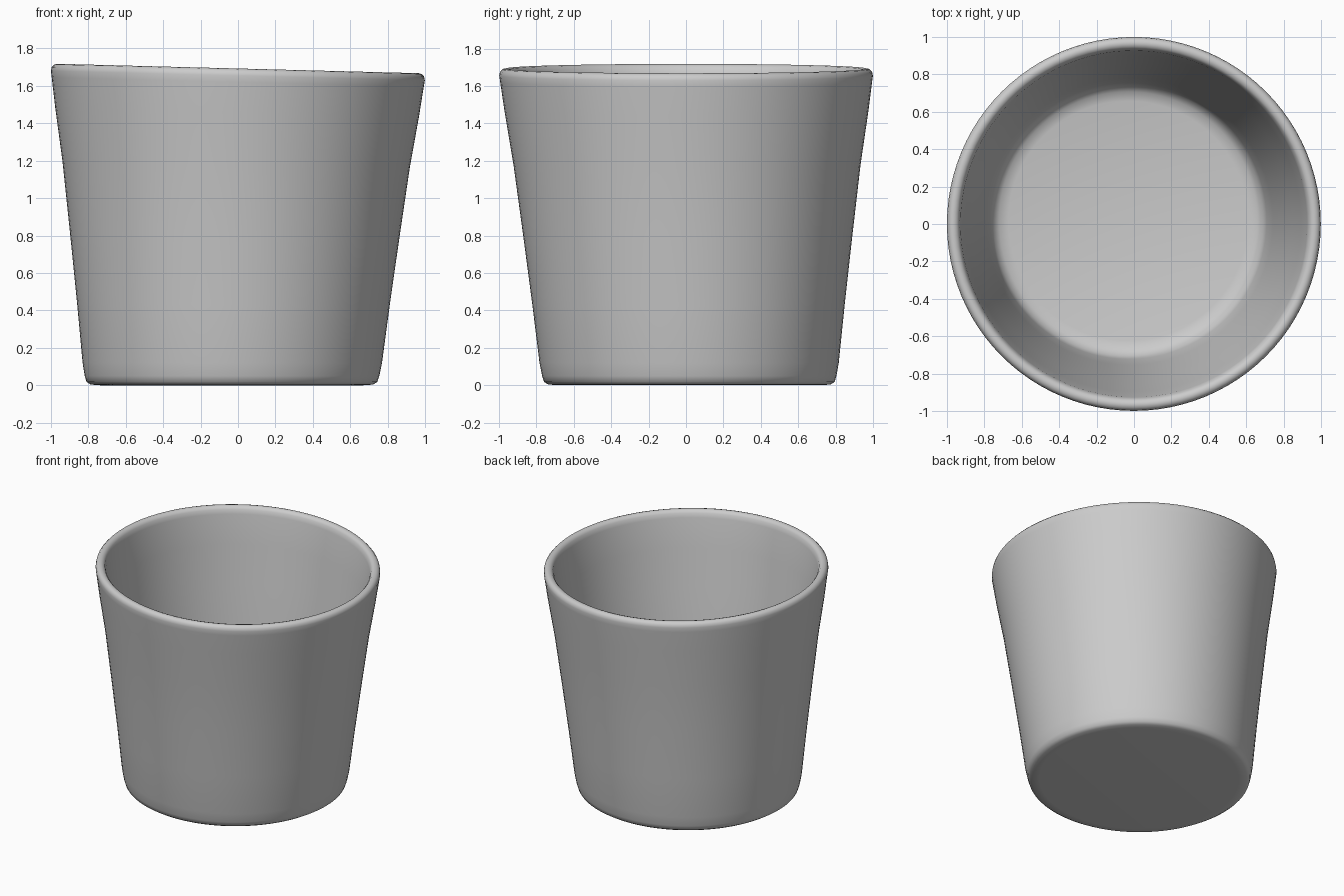
import bpy, bmesh, math

if "Cube" in bpy.data.objects:
    bpy.data.objects.remove(bpy.data.objects["Cube"])

SIDES = 96
HEIGHT = 1.69

# Half profile (radius, height): underside, outer wall, rounded rim, inner wall, floor
profile = [
    (0.70, 0.0), (0.755, 0.004), (0.777, 0.018), (0.787, 0.05), (0.80, 0.12),
    (0.835, 0.43), (0.88, 0.80), (0.928, 1.18), (0.972, 1.46), (0.994, 1.62),
    (0.999, 1.655), (0.995, 1.675), (0.982, 1.689), (0.965, 1.693),
    (0.947, 1.688), (0.934, 1.672), (0.926, 1.64),
    (0.898, 1.42), (0.857, 1.14), (0.81, 0.78), (0.767, 0.43),
    (0.738, 0.19), (0.722, 0.14), (0.69, 0.112), (0.64, 0.10),
]


def place(r, a, z):
    """Point on the cup: base slightly off axis, rim tilted down towards +x."""
    t = z / HEIGHT
    x = r * math.cos(a) - 0.033 * (1 - t)
    y = r * math.sin(a) + 0.018 * (1 - t)
    return x, y, z - 0.026 * x * t


# Cup body as one closed lathe surface
bm = bmesh.new()
rings = [[bm.verts.new(place(r, 2 * math.pi * i / SIDES, z)) for i in range(SIDES)]
         for r, z in profile]
for lower, upper in zip(rings, rings[1:]):
    for i in range(SIDES):
        j = (i + 1) % SIDES
        bm.faces.new((lower[i], lower[j], upper[j], upper[i]))

# Underside and inner floor
bm.faces.new(rings[0][::-1])
bm.faces.new(rings[-1])
bmesh.ops.recalc_face_normals(bm, faces=bm.faces)

mesh = bpy.data.meshes.new("cup")
bm.to_mesh(mesh)
bm.free()
cup = bpy.data.objects.new("cup", mesh)
bpy.context.collection.objects.link(cup)

# Smooth shading with crisp edges kept
bpy.context.view_layer.objects.active = cup
cup.select_set(True)
bpy.ops.object.shade_smooth_by_angle(angle=math.radians(50))
